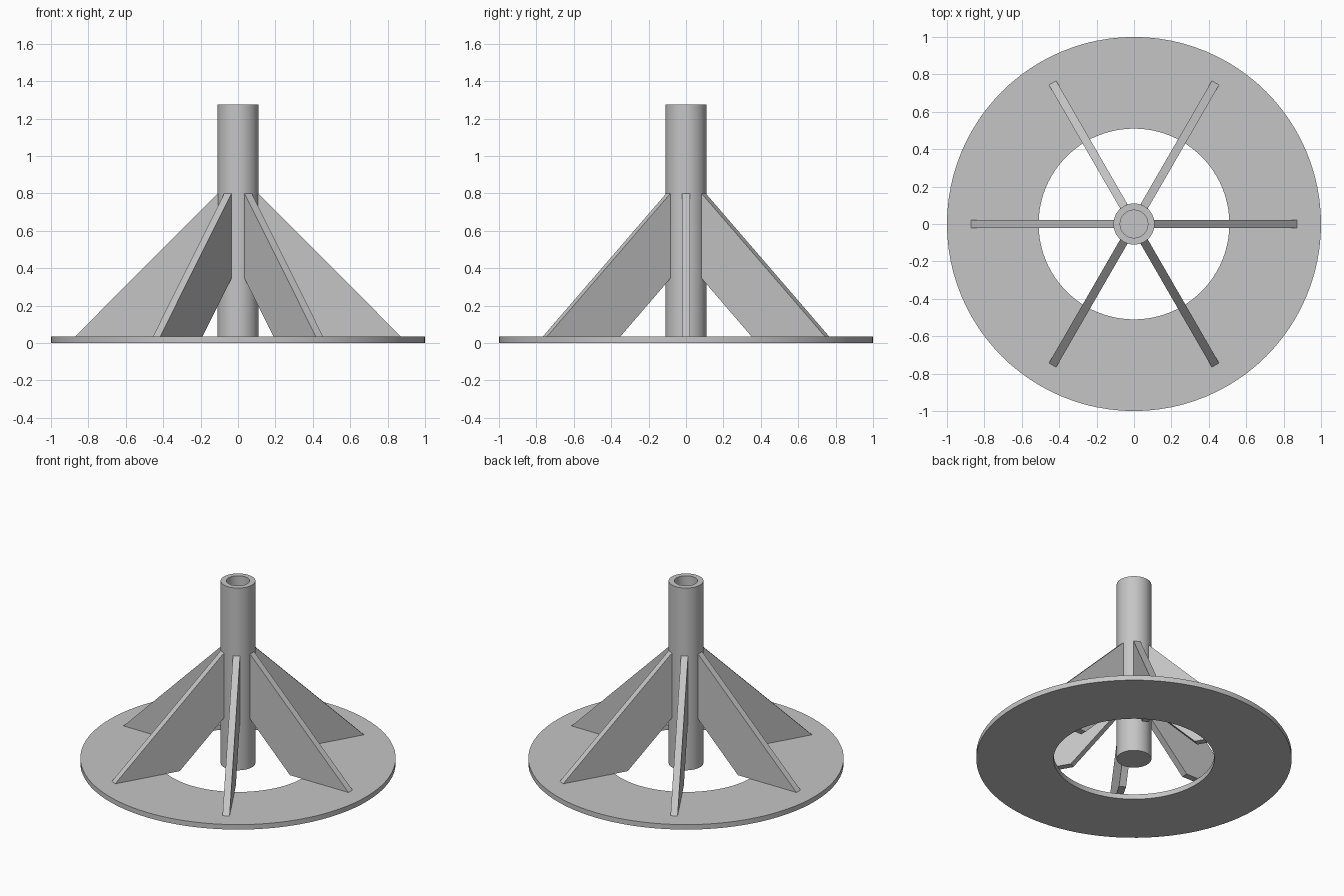
import bpy
import math

cube = bpy.data.objects.get("Cube")
if cube:
    bpy.data.objects.remove(cube, do_unlink=True)

SEGMENTS = 96
FINS = 6
FIN_THICKNESS = 0.045
PLATE_TOP = 0.035

grey = bpy.data.materials.new("light grey metal")
grey.use_nodes = True
colour = (0.56, 0.56, 0.56, 1)
grey.diffuse_color = colour
grey.node_tree.nodes["Principled BSDF"].inputs["Base Color"].default_value = colour


def make_object(name, verts, faces):
    mesh = bpy.data.meshes.new(name)
    mesh.from_pydata(verts, [], faces)
    mesh.materials.append(grey)
    obj = bpy.data.objects.new(name, mesh)
    bpy.context.collection.objects.link(obj)
    return obj


def lathe(name, profile, closed):
    """Spin (radius, z) points round z; an open profile gets end caps."""
    n = len(profile)
    verts = []
    for i in range(SEGMENTS):
        a = 2 * math.pi * i / SEGMENTS
        verts += [(r * math.cos(a), r * math.sin(a), z) for r, z in profile]
    faces = []
    for i in range(SEGMENTS):
        a, b = i * n, (i + 1) % SEGMENTS * n
        for k in range(n if closed else n - 1):
            m = (k + 1) % n
            faces.append((a + k, b + k, b + m, a + m))
    if not closed:
        faces.append([i * n for i in reversed(range(SEGMENTS))])
        faces.append([i * n + n - 1 for i in range(SEGMENTS)])
    obj = make_object(name, verts, faces)
    bpy.ops.object.select_all(action="DESELECT")
    obj.select_set(True)
    bpy.context.view_layer.objects.active = obj
    bpy.ops.object.shade_smooth_by_angle(angle=math.radians(30))


# Flat ring base
lathe("base_ring", [(0.51, 0), (1, 0), (1, PLATE_TOP), (0.51, PLATE_TOP)], True)

# Upright tube, open at the top and closed at the bottom
lathe("centre_tube", [(0.11, 0), (0.11, 1.275), (0.074, 1.275), (0.074, PLATE_TOP)], False)

# Sloping braces between the tube and the ring
outline = [(0.095, 0.36), (0.418, PLATE_TOP), (0.871, PLATE_TOP),
           (0.109, 0.8), (0.095, 0.8)]
n = len(outline)
half = FIN_THICKNESS / 2
fin_verts = [(r, y, z) for y in (-half, half) for r, z in outline]
fin_faces = [list(range(n)), list(range(2 * n - 1, n - 1, -1))]
fin_faces += [(k, k + n, (k + 1) % n + n, (k + 1) % n) for k in range(n)]
for i in range(FINS):
    fin = make_object(f"brace_{i + 1}", fin_verts, fin_faces)
    fin.rotation_euler.z = 2 * math.pi * i / FINS
